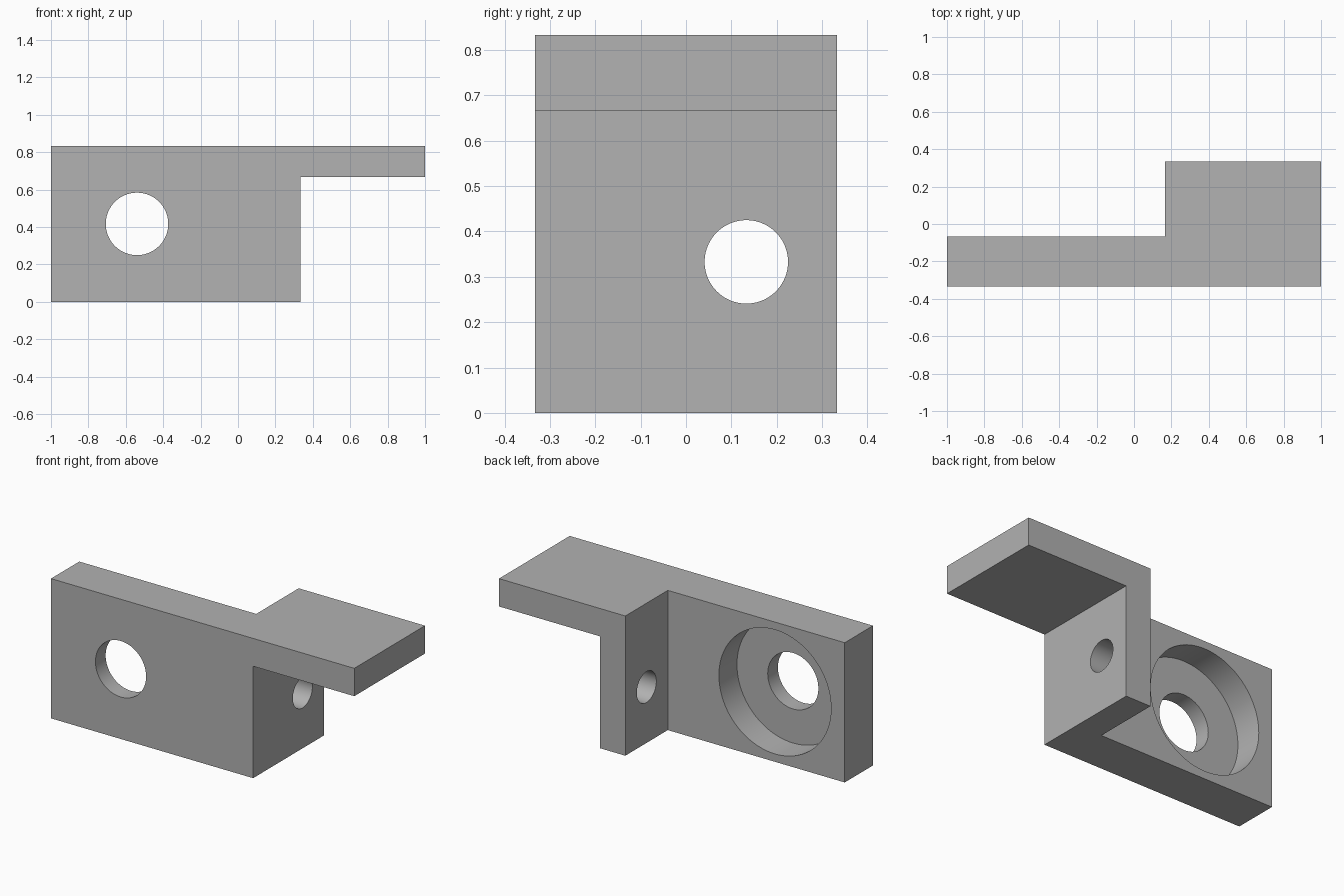
import bpy, bmesh, math
from mathutils import Matrix, Vector

cube = bpy.data.objects.get("Cube")
if cube:
    bpy.data.objects.remove(cube, do_unlink=True)

grey = bpy.data.materials.new("grey")
grey.use_nodes = True
grey.diffuse_color = (0.445, 0.445, 0.445, 1)
grey.node_tree.nodes["Principled BSDF"].inputs["Base Color"].default_value = grey.diffuse_color

HEIGHT = 0.833
HALF_DEPTH = 0.333
WEB_LEFT, WEB_RIGHT = 0.167, 0.333
PLATE_BACK = -0.067
FLANGE_BOTTOM = 0.667


def finish(bm, name):
    bmesh.ops.recalc_face_normals(bm, faces=bm.faces)
    mesh = bpy.data.meshes.new(name)
    bm.to_mesh(mesh)
    bm.free()
    mesh.materials.append(grey)
    obj = bpy.data.objects.new(name, mesh)
    bpy.context.collection.objects.link(obj)
    return obj


def prism(name, outline, height):
    bm = bmesh.new()
    base = bm.faces.new([bm.verts.new((x, y, 0)) for x, y in outline])
    top = bmesh.ops.extrude_face_region(bm, geom=[base])["geom"]
    verts = [v for v in top if isinstance(v, bmesh.types.BMVert)]
    bmesh.ops.translate(bm, verts=verts, vec=(0, 0, height))
    return finish(bm, name)


def cylinder(name, start, end, radius):
    start, end = Vector(start), Vector(end)
    axis = end - start
    turn = axis.to_track_quat("Z", "Y").to_matrix().to_4x4()
    bm = bmesh.new()
    bmesh.ops.create_cone(bm, cap_ends=True, segments=96, radius1=radius, radius2=radius,
                          depth=axis.length,
                          matrix=Matrix.Translation((start + end) / 2) @ turn)
    return finish(bm, name)


# Bracket body: plate, web and flange share one stepped outline
bracket = prism("bracket", [(-1, -HALF_DEPTH), (1, -HALF_DEPTH), (1, HALF_DEPTH),
                            (WEB_LEFT, HALF_DEPTH), (WEB_LEFT, PLATE_BACK),
                            (-1, PLATE_BACK)], HEIGHT)

# Space below the flange
under_flange = prism("under_flange_cutter", [(WEB_RIGHT, -1), (2, -1), (2, 1), (WEB_RIGHT, 1)],
                     FLANGE_BOTTOM + 1)
under_flange.data.transform(Matrix.Translation((0, 0, -1)))

# Plate hole with its wide recess at the back, and the web hole
hole_x, hole_z = -0.54, 0.417
cutters = [
    under_flange,
    cylinder("plate_hole_cutter", (hole_x, -0.5, hole_z), (hole_x, 0, hole_z), 0.167),
    cylinder("recess_cutter", (hole_x, PLATE_BACK - 0.17, hole_z), (hole_x, 0.1, hole_z), 0.37),
    cylinder("web_hole_cutter", (0, 0.133, 0.333), (0.5, 0.133, 0.333), 0.092),
]

bpy.ops.object.select_all(action="DESELECT")
bracket.select_set(True)
bpy.context.view_layer.objects.active = bracket
for cutter in cutters:
    mod = bracket.modifiers.new(cutter.name, "BOOLEAN")
    mod.operation = "DIFFERENCE"
    mod.solver = "EXACT"
    mod.object = cutter
    bpy.ops.object.modifier_apply(modifier=mod.name)
    bpy.data.objects.remove(cutter, do_unlink=True)

bpy.ops.object.shade_smooth_by_angle(angle=math.radians(30))
